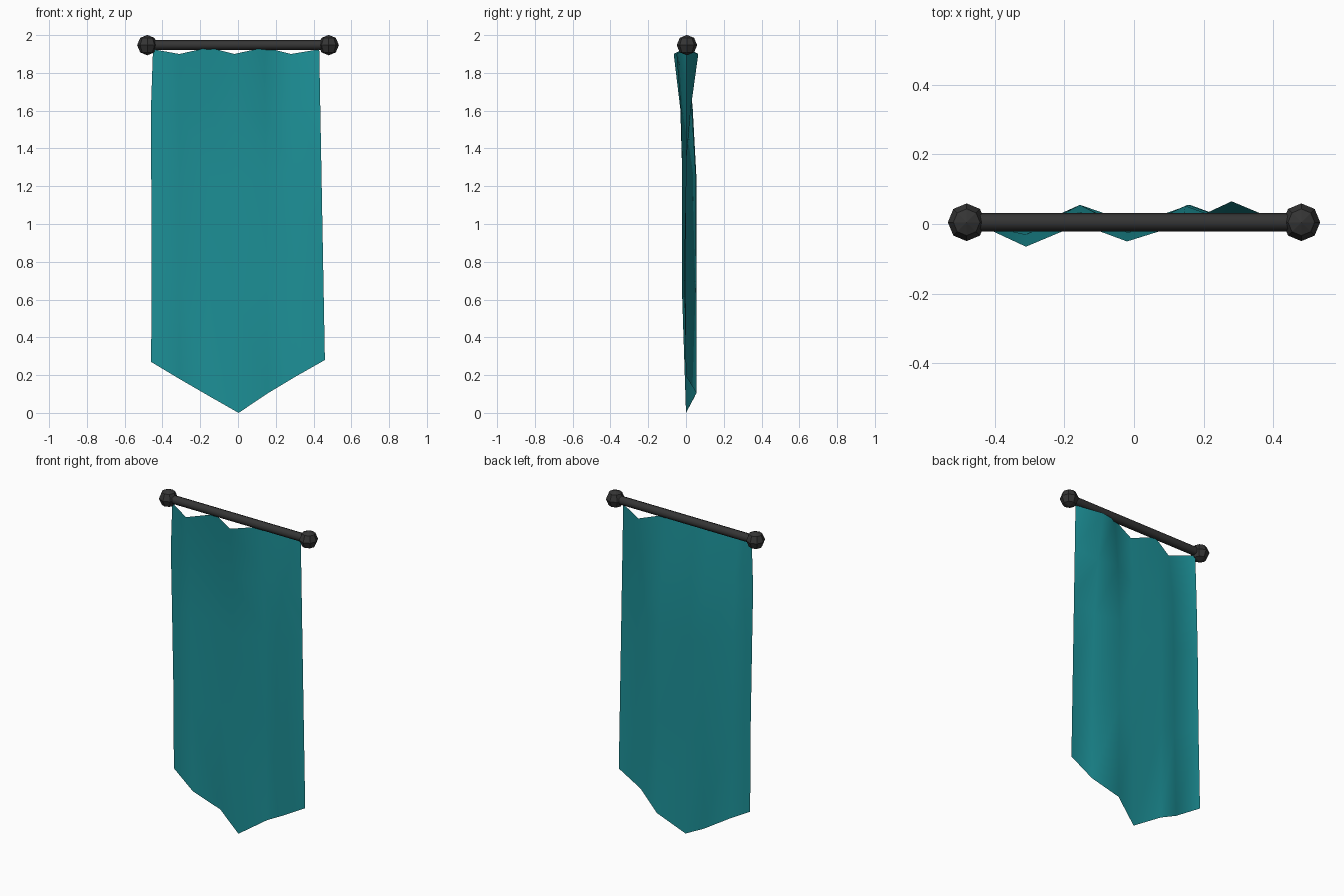
import bpy, bmesh
from math import pi

if "Cube" in bpy.data.objects:
    bpy.data.objects.remove(bpy.data.objects["Cube"])


def material(name, rgb):
    m = bpy.data.materials.new(name)
    m.diffuse_color = (*rgb, 1)
    m.use_nodes = True
    m.node_tree.nodes["Principled BSDF"].inputs["Base Color"].default_value = m.diffuse_color
    return m


dark = material("dark_metal", (0.035, 0.035, 0.035))
teal = material("teal_cloth", (0.012, 0.28, 0.31))
POLE_Y, POLE_Z = 0.005, 1.947

# Horizontal pole
bpy.ops.mesh.primitive_cylinder_add(vertices=8, radius=0.026, depth=0.96,
                                    location=(0, POLE_Y, POLE_Z), rotation=(0, pi / 2, 0))
pole = bpy.context.object
pole.name = "pole"
pole.data.materials.append(dark)
bpy.ops.object.shade_smooth_by_angle(angle=pi / 3)

# Faceted end knobs
for side, sx in (("left", -1), ("right", 1)):
    bpy.ops.mesh.primitive_uv_sphere_add(segments=8, ring_count=4, radius=0.054,
                                         location=(sx * 0.48, POLE_Y, POLE_Z))
    knob = bpy.context.object
    knob.name = side + "_knob"
    knob.data.materials.append(dark)

# Cloth: each column gives top x, bottom x, top z, bottom z and y offsets by row
ROWS = (0, 0.17, 0.37, 0.68, 1)
COLUMNS = (
    (-0.45, -0.46, 1.925, 0.27, (0, 0.0, 0.01, 0.02, 0.03)),
    (-0.31, -0.31, 1.90, 0.18, (-0.065, -0.03, -0.02, -0.015, 0)),
    (-0.155, -0.155, 1.935, 0.09, (0, 0.035, 0.055, 0.055, 0.048)),
    (-0.02, 0.003, 1.90, 0.0, (-0.05, -0.025, -0.02, -0.02, 0)),
    (0.14, 0.16, 1.935, 0.105, (0, 0.03, 0.052, 0.055, 0.055)),
    (0.28, 0.31, 1.90, 0.195, (0.065, 0.025, 0.0, -0.01, 0)),
    (0.43, 0.46, 1.925, 0.28, (0, 0.0, 0.0, 0.0, 0)),
)
bm = bmesh.new()
grid = [[bm.verts.new((x0 + (x1 - x0) * t, y, z0 + (z1 - z0) * t))
         for t, y in zip(ROWS, ys)] for x0, x1, z0, z1, ys in COLUMNS]
for a, b in zip(grid, grid[1:]):
    for i in range(len(ROWS) - 1):
        bm.faces.new((a[i], a[i + 1], b[i + 1], b[i])).smooth = True
# Slack cloth swells outward a little below the pole on the left edge
grid[0][1].co.x -= 0.008
grid[0][2].co.x -= 0.006
mesh = bpy.data.meshes.new("banner_cloth")
bm.to_mesh(mesh)
bm.free()
mesh.materials.append(teal)
bpy.context.collection.objects.link(bpy.data.objects.new("banner_cloth", mesh))
